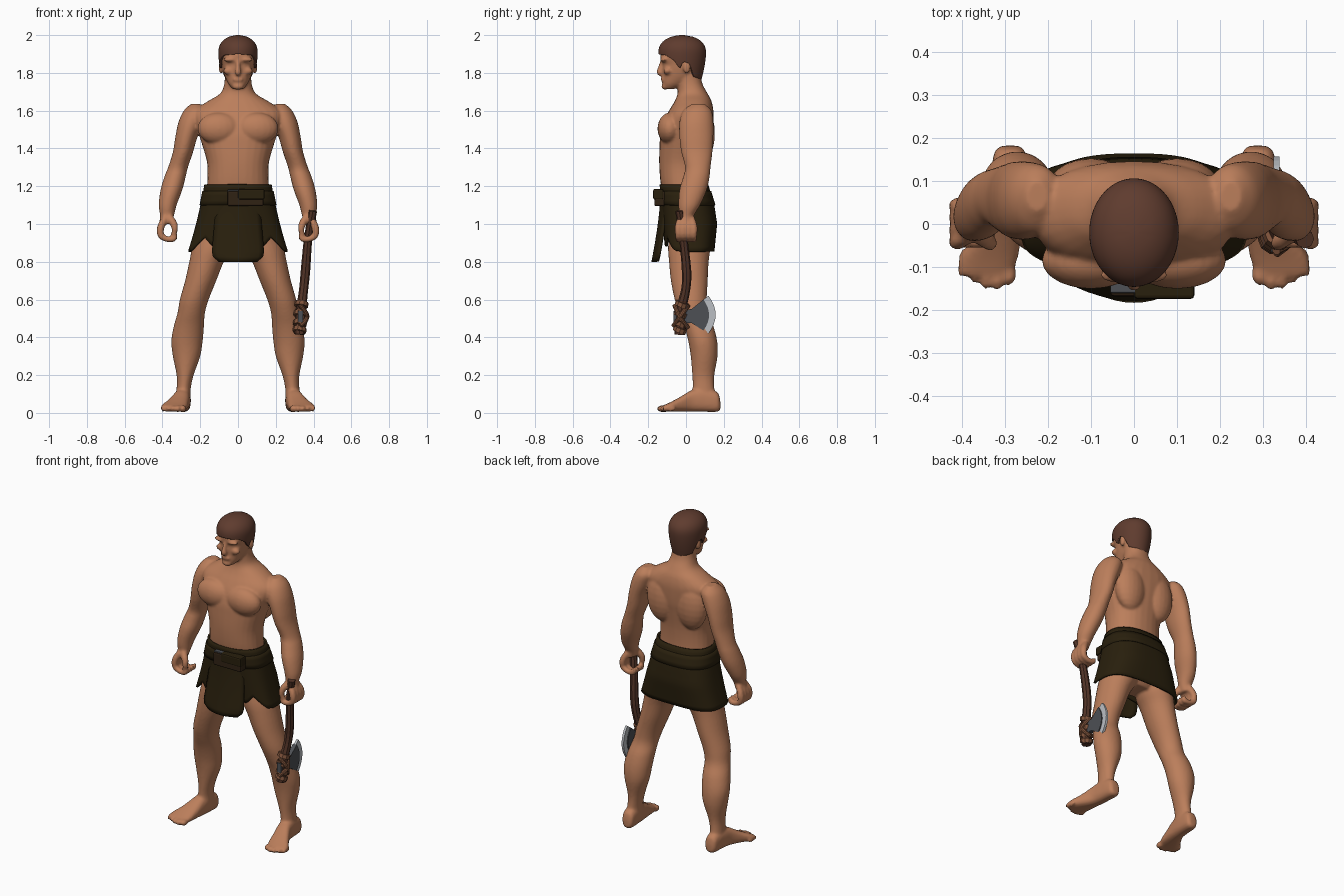
import bpy, bmesh, math
from mathutils import Vector, Matrix

old = bpy.data.objects.get("Cube")
if old:
    bpy.data.objects.remove(old, do_unlink=True)


def material(name, r, g, b):
    m = bpy.data.materials.new(name)
    m.use_nodes = True
    m.diffuse_color = (r, g, b, 1)
    m.node_tree.nodes["Principled BSDF"].inputs["Base Color"].default_value = (r, g, b, 1)
    return m


skin = material("skin", .50, .21, .105)
hair_brown = material("hair brown", .115, .045, .028)
hide = material("dark hide", .022, .014, .004)
belt_brown = material("belt leather", .03, .016, .007)
wood = material("wood", .085, .034, .02)
strap = material("strap leather", .22, .09, .045)
steel = material("dark steel", .075, .08, .09)
edge_steel = material("bright steel", .5, .52, .55)


def smooth_path(pts, steps=4):
    """Catmull-Rom interpolation through tuples of any length."""
    out = []
    for i in range(len(pts) - 1):
        p0, p1, p2, p3 = pts[max(i - 1, 0)], pts[i], pts[i + 1], pts[min(i + 2, len(pts) - 1)]
        for k in range(steps):
            t = k / steps
            out.append([b + .5 * t * (c - a + t * (2*a - 5*b + 4*c - d + t * (3*(b - c) + d - a)))
                        for a, b, c, d in zip(p0, p1, p2, p3)])
    return out + [list(pts[-1])]


def ellipse(a, e=2):
    c, s = math.cos(a), math.sin(a)
    return math.copysign(abs(c) ** (2/e), c), math.copysign(abs(s) ** (2/e), s)


def skin_rings(bm, rings, cap=True):
    vs = [[bm.verts.new(p) for p in r] for r in rings]
    n = len(vs[0])
    new = [bm.faces.new((a[i], a[(i+1) % n], b[(i+1) % n], b[i]))
           for a, b in zip(vs, vs[1:]) for i in range(n)]
    if cap:
        new += [bm.faces.new(vs[0][::-1]), bm.faces.new(vs[-1])]
    bmesh.ops.recalc_face_normals(bm, faces=new)


def loft(bm, rings, side=1, along_y=False, e=2.2, n=28):
    """Rings give position along the axis, then the extents across it."""
    out = []
    for h, x0, x1, w0, w1 in smooth_path(rings):
        ring = []
        for i in range(n):
            c, s = ellipse(2 * math.pi * i / n, e)
            x = side * ((x0 + x1) / 2 + c * (x1 - x0) / 2)
            w = (w0 + w1) / 2 + s * (w1 - w0) / 2
            ring.append((x, h, w) if along_y else (x, w, h))
        out.append(ring)
    skin_rings(bm, out)


def tube(bm, pts, side=1, n=10, steps=4):
    """Sweep a circle; each point is x, y, z, radius."""
    path = smooth_path(pts, steps)
    pos = [Vector((side * p[0], p[1], p[2])) for p in path]
    out = []
    for i, p in enumerate(pos):
        d = pos[min(i + 1, len(pos) - 1)] - pos[max(i - 1, 0)]
        u = d.cross(Vector((0, 1, .01))).normalized()
        v = d.cross(u).normalized()
        out.append([p + path[i][3] * (u * math.cos(a) + v * math.sin(a))
                    for a in (2 * math.pi * k / n for k in range(n))])
    skin_rings(bm, out)


def ball(bm, c, r):
    bmesh.ops.create_uvsphere(bm, u_segments=20, v_segments=12, radius=1,
                              matrix=Matrix.Translation(c) @ Matrix.Diagonal((*r, 1)))


def finish(name, bm, mat, smooth=True):
    me = bpy.data.meshes.new(name)
    bm.to_mesh(me)
    bm.free()
    me.materials.append(mat)
    me.polygons.foreach_set("use_smooth", [smooth] * len(me.polygons))
    ob = bpy.data.objects.new(name, me)
    bpy.context.scene.collection.objects.link(ob)
    return ob


def solidify(ob, t, offset=-1):
    m = ob.modifiers.new("thickness", "SOLIDIFY")
    m.thickness, m.offset = t, offset


def lookup(table, x):
    for (a, p), (b, q) in zip(table, table[1:]):
        if x <= b:
            return p + (q - p) * max(0, (x - a) / (b - a))
    return table[-1][1]


# Body: torso, head, limbs, fused into one skin
body = bmesh.new()
torso = [(.87, .10, -.05, .08), (.95, .18, -.09, .135), (1.05, .185, -.11, .14),
         (1.15, .17, -.12, .115), (1.22, .163, -.135, .11), (1.32, .163, -.142, .115),
         (1.42, .19, -.14, .13), (1.48, .21, -.135, .14), (1.55, .235, -.115, .145),
         (1.60, .23, -.09, .145), (1.65, .16, -.06, .135), (1.69, .095, -.045, .115),
         (1.74, .073, -.045, .088), (1.80, .07, -.05, .075)]
loft(body, [(z, -w, w, f, b) for z, w, f, b in torso])
head = [(1.715, .028, -.115, -.06), (1.74, .05, -.125, 0), (1.78, .069, -.124, .06),
        (1.82, .08, -.125, .085), (1.845, .084, -.124, .09), (1.875, .089, -.134, .095),
        (1.91, .092, -.133, .095), (1.95, .082, -.11, .08), (1.98, .045, -.06, .04)]
loft(body, [(z, -w, w, f, b) for z, w, f, b in head])
tube(body, [(0, -.125, 1.87, .01), (0, -.136, 1.83, .012), (0, -.14, 1.802, .017), (0, -.122, 1.795, .012)])
ball(body, (0, -.12, 1.765), (.03, .014, .013))
ball(body, (0, -.112, 1.728), (.03, .018, .018))
for s in (1, -1):
    ball(body, (s*.04, -.119, 1.87), (.04, .018, .012))        # brow
    ball(body, (s*.05, -.098, 1.81), (.028, .022, .02))        # cheek
    ball(body, (s*.09, .004, 1.83), (.012, .02, .034))         # ear
    ball(body, (s*.1, -.085, 1.505), (.115, .066, .085))       # chest muscle
    ball(body, (s*.1, .085, 1.48), (.1, .068, .15))            # back muscle
    ball(body, (s*.1, .06, 1.0), (.1, .09, .11))               # buttock
    loft(body, [(1.635, .20, .25, .03, .10), (1.60, .165, .287, -.015, .135),
                (1.54, .18, .315, -.035, .145), (1.46, .215, .332, -.035, .145),
                (1.38, .238, .345, -.025, .14), (1.30, .265, .37, -.005, .13),
                (1.25, .277, .39, -.015, .125), (1.18, .295, .41, -.035, .11),
                (1.10, .325, .42, -.04, .075), (1.04, .34, .412, -.035, .04),
                (1.0, .355, .42, -.04, .04)], s, e=2)          # arm
    for k in range(4):                                         # curled fingers
        y = -.04 + k * .027
        tube(body, [(.385, y*.7, 1.03, .018), (.408, y, .985, .02), (.408, y, .94, .018),
                    (.375, y, .92, .016), (.34, y, .922, .016), (.336, y, .945, .014)], s)
    tube(body, [(.365, -.02, 1.035, .022), (.34, -.04, 1.0, .02), (.335, -.045, .965, .016),
                (.345, -.04, .94, .013)], s)                   # thumb
    loft(body, [(.98, .02, .195, -.085, .13), (.88, .03, .24, -.095, .13),
                (.80, .075, .258, -.09, .12), (.70, .115, .28, -.08, .115),
                (.60, .155, .308, -.06, .11), (.53, .175, .32, -.037, .115),
                (.46, .18, .34, -.01, .145), (.38, .187, .353, .012, .165),
                (.30, .2, .345, .025, .167), (.20, .235, .325, .033, .15),
                (.13, .25, .325, .035, .15), (.08, .25, .33, .02, .165),
                (.03, .255, .325, .05, .172)], s, e=2)         # leg
    loft(body, [(.182, .27, .305, .02, .06), (.165, .252, .325, .006, .11),
                (.09, .25, .335, .006, .13), (.03, .255, .345, .006, .12),
                (-.03, .262, .375, .006, .085), (-.08, .27, .405, .006, .058),
                (-.12, .285, .41, .006, .04)], s, True, 2.6)   # foot
    for k in range(5):                                         # toes
        ball(body, (s*(.292 + .026*k), -.122 + .006*(k-1)**2 - .004*k, .022),
             (.019 - .002*k, .028, .019 - .001*k))
figure = finish("body", body, skin)
m = figure.modifiers.new("fuse", "REMESH")
m.mode, m.voxel_size, m.use_smooth_shade = "VOXEL", .0075, True
m = figure.modifiers.new("soften", "SMOOTH")
m.factor, m.iterations = .5, 4


def draped(name, mat, point, hem, top, n=72, rows=14, cap=False):
    """Shell hanging from the top height down to a hem that varies by angle."""
    bm = bmesh.new()
    angles = [2 * math.pi * i / n for i in range(n)]
    skin_rings(bm, [[point(a, top + (hem(a) - top) * j / rows) for a in angles]
                    for j in range(rows + 1)], False)
    if cap:
        bmesh.ops.holes_fill(bm, edges=[e for e in bm.edges if e.is_boundary
                                        and min(v.co.z for v in e.verts) > top - .001])
    bmesh.ops.recalc_face_normals(bm, faces=bm.faces)
    return finish(name, bm, mat)


# Hair: angle zero is the front
HAIRLINE = [(0, 1.9), (48, 1.893), (70, 1.865), (84, 1.82), (92, 1.86), (108, 1.85), (124, 1.78), (180, 1.755)]


def hair_point(a, z):
    k = math.sqrt(max(0, 1 - ((z - 1.905) / .095) ** 2.4)) if z > 1.905 else 1 - 4.5 * (1.905 - z) ** 1.6
    return .104 * k * math.sin(a), -.02 - .126 * k * math.cos(a), z


hair = draped("hair", hair_brown, hair_point,
              lambda a: lookup(HAIRLINE, abs((math.degrees(a) + 180) % 360 - 180)), 1.9995, rows=28, cap=True)
solidify(hair, .012)

# Kilt with notched front hem
def kilt_point(a, z):
    t = (1.21 - z) / .36
    c, s = ellipse(a, 2.3 + t)
    w = .178 + .06 * t + .028 * t * t
    y = -c * (.14 - .03 * t) if c > 0 else -c * lookup([(.85, .15), (1.0, .165), (1.1, .15), (1.21, .118)], z)
    return w * s, y, z


def kilt_hem(a):
    x, y, z = kilt_point(a, .9)
    return lookup([(0, .9), (.13, .88), (.185, .93), (.24, .86)], abs(x)) if y < -.04 else .855


solidify(draped("kilt", hide, kilt_point, kilt_hem, 1.21, n=96), .012)


def belt_point(a, z):
    x, y, _ = kilt_point(a, z)
    return x * 1.025, y * 1.04, z


solidify(draped("belt", hide, belt_point, lambda a: 1.1, 1.175, rows=3), .01)

# Front flap with rounded lower corners
bm = bmesh.new()
rows = []
for j in range(13):
    t = j / 12
    w = (.115 + .028 * t) * (1 if t < .85 else 1 - .28 * ((t - .85) / .15) ** 2)
    rows.append([bm.verts.new((w*u, -.138 - .045 * t ** 1.4 + .03 * u * u, 1.12 - .32 * t))
                 for u in (i / 5 - 1 for i in range(11))])
for a, b in zip(rows, rows[1:]):
    for i in range(10):
        bm.faces.new((a[i], b[i], b[i+1], a[i+1]))
solidify(finish("front_flap", bm, hide), .012)


def box(name, mat, lo, hi, bevel=.008):
    bm = bmesh.new()
    lo, hi = Vector(lo), Vector(hi)
    bmesh.ops.create_cube(bm, size=1, matrix=Matrix.Translation((lo + hi) / 2) @ Matrix.Diagonal((*(hi - lo), 1)))
    ob = finish(name, bm, mat, False)
    if bevel:
        m = ob.modifiers.new("bevel", "BEVEL")
        m.width, m.segments = bevel, 2


box("belt_pouch", belt_brown, (-.055, -.168, 1.095), (.135, -.11, 1.175))
box("pouch_flap", hide, (.0, -.174, 1.13), (.14, -.12, 1.185))
box("buckle", steel, (-.055, -.16, 1.165), (.02, -.135, 1.182), .003)

# Axe haft, bindings and head
bm = bmesh.new()
tube(bm, [(.397, -.035, 1.07, .022), (.372, -.015, .93, .022), (.357, .003, .75, .025),
          (.347, -.002, .65, .024), (.335, -.025, .55, .027), (.325, -.033, .415, .028)], n=8, steps=3)
finish("axe_haft", bm, wood, False)
bm = bmesh.new()
for x, y, z in ((.336, -.022, .575), (.331, -.028, .525), (.328, -.03, .475), (.326, -.032, .44)):
    tube(bm, [(x + .002, y + .004, z + .011, .036), (x - .002, y - .004, z - .011, .037)], n=10, steps=1)
tube(bm, [(.33, -.06, .57, .012), (.365, -.035, .51, .012), (.335, .01, .45, .012)])
tube(bm, [(.33, .012, .57, .012), (.367, -.03, .51, .012), (.33, -.066, .46, .012)])
finish("axe_straps", bm, strap, False)


def plate(name, mat, outline, x, half):
    """Flat outline in y, z extruded across x."""
    bm = bmesh.new()
    skin_rings(bm, [[(x + d, y, z) for y, z in outline] for d in (-half, half)])
    finish(name, bm, mat, False)


arc = [-1 + i / 4 for i in range(9)]
inner = [(.122 - .03 * u * u, .518 + .082 * u) for u in arc]
outer = [(.157 - .038 * u * u, .52 + .1 * u) for u in arc]
plate("axe_head", steel, [(-.065, .54), (-.065, .475), (.03, .475)] + inner + [(.03, .55)], .331, .013)
plate("axe_edge", edge_steel, inner + outer[::-1], .331, .007)
